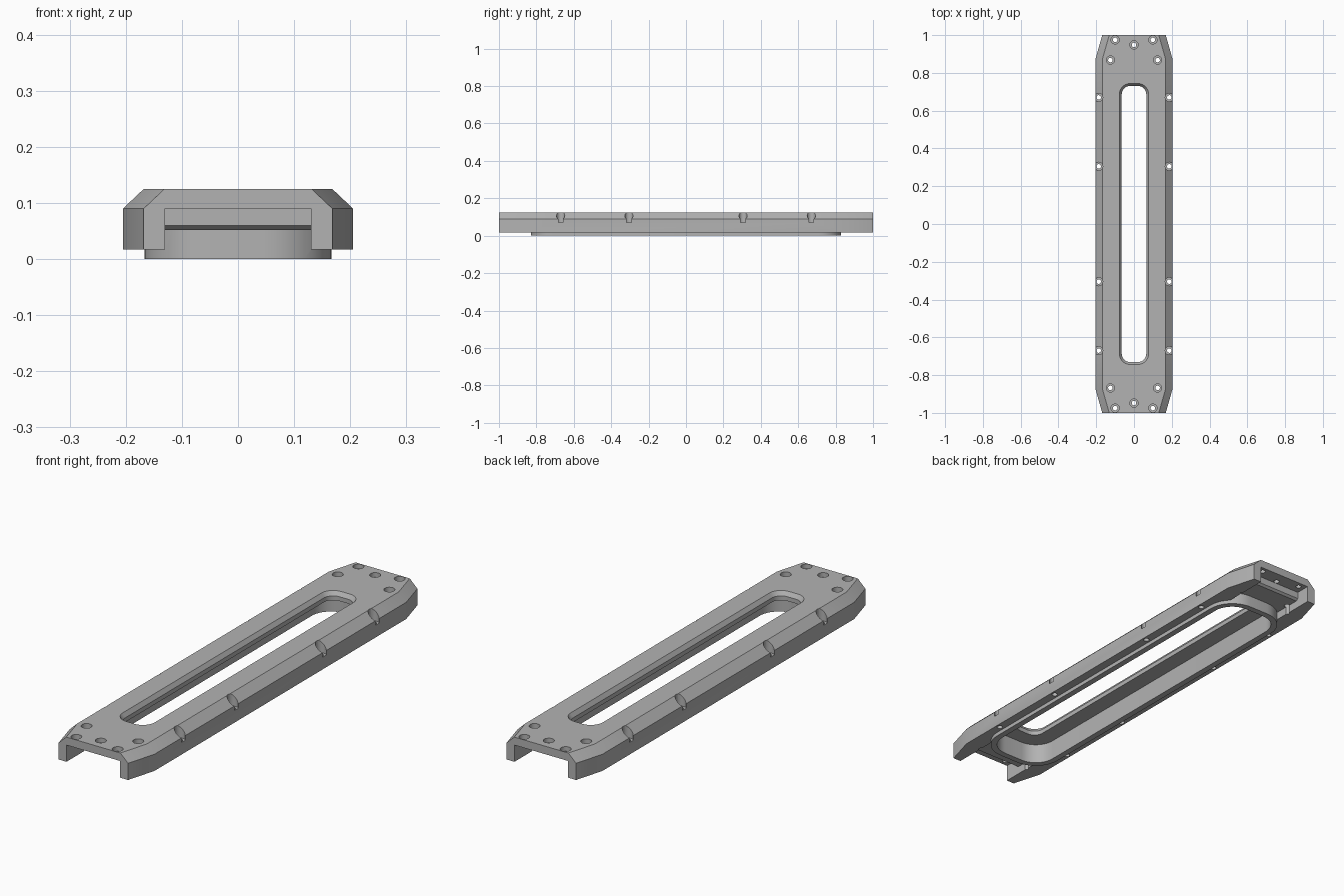
import bpy, bmesh
from math import cos, sin, pi, radians

cube = bpy.data.objects.get("Cube")
if cube:
    bpy.data.objects.remove(cube)

metal = bpy.data.materials.new("plain_grey")
metal.use_nodes = True
GREY = (0.45, 0.45, 0.45, 1)
metal.diffuse_color = GREY
metal.node_tree.nodes["Principled BSDF"].inputs["Base Color"].default_value = GREY


def loft(name, rings):
    """Closed solid through rings that all have the same number of points."""
    bm = bmesh.new()
    loops = [[bm.verts.new(p) for p in ring] for ring in rings]
    n = len(loops[0])
    for a, b in zip(loops, loops[1:]):
        for i in range(n):
            bm.faces.new((a[i], a[(i + 1) % n], b[(i + 1) % n], b[i]))
    bm.faces.new(loops[0][::-1])
    bm.faces.new(loops[-1])
    bmesh.ops.recalc_face_normals(bm, faces=bm.faces)
    mesh = bpy.data.meshes.new(name)
    bm.to_mesh(mesh)
    bm.free()
    mesh.materials.append(metal)
    ob = bpy.data.objects.new(name, mesh)
    bpy.context.collection.objects.link(ob)
    return ob


def rounded(hx, hy, r, z, steps=10):
    """Rounded rectangle ring at height z."""
    pts = []
    for k, (sx, sy) in enumerate([(1, 1), (-1, 1), (-1, -1), (1, -1)]):
        for i in range(steps + 1):
            a = (k + i / steps) * pi / 2
            pts.append((sx * (hx - r) + r * cos(a), sy * (hy - r) + r * sin(a), z))
    return pts


def circle(x, y, r, z, n=24):
    return [(x + r * cos(2 * pi * i / n), y + r * sin(2 * pi * i / n), z) for i in range(n)]


def combine(target, tool, operation="DIFFERENCE"):
    mod = target.modifiers.new(tool.name, "BOOLEAN")
    mod.operation, mod.solver, mod.object = operation, "EXACT", tool
    bpy.context.view_layer.objects.active = target
    bpy.ops.object.modifier_apply(modifier=mod.name)
    bpy.data.objects.remove(tool)


def section(y, half):
    """Body cross-section with chamfered upper corners."""
    side = [(half, 0.017), (half, 0.09), (half - 0.037, 0.125)]
    return [(x, y, z) for x, z in side] + [(-x, y, z) for x, z in side[::-1]]


# Long body with tapered ends
body = loft("slotted_cover", [section(-1, 0.168), section(-0.87, 0.205),
                              section(0.87, 0.205), section(1, 0.168)])

# Stepped recess under each end
step = [(0.70, -0.1), (1.1, -0.1), (1.1, 0.09), (0.935, 0.09),
        (0.935, 0.06), (0.925, 0.052), (0.70, 0.052)]
for s in (-1, 1):
    combine(body, loft("end_recess", [[(x, s * y, z) for y, z in step] for x in (-0.13, 0.13)]))

# Raised lower rim, hollowed from below
combine(body, loft("lower_rim", [rounded(0.167, 0.83, 0.12, z) for z in (0, 0.062)]), "UNION")
combine(body, loft("cavity", [rounded(0.14, 0.803, 0.093, z) for z in (-0.05, 0.088)]))

# Central slot with a bevelled upper edge
combine(body, loft("slot", [rounded(0.065, 0.731, 0.045, -0.05),
                            rounded(0.065, 0.731, 0.045, 0.107),
                            rounded(0.079, 0.745, 0.059, 0.127)]))

# Counterbored screw holes: ends, then side notches
end_holes = [(0.10, 0.975), (-0.10, 0.975), (0, 0.948), (0.125, 0.868), (-0.125, 0.868)]
side_holes = [(sx * 0.187, y) for sx in (-1, 1) for y in (0.67, 0.305)]
for holes, floor in ((end_holes, 0.105), (side_holes, 0.07)):
    for x, y in holes:
        for s in (-1, 1):
            combine(body, loft("screw_hole", [
                circle(x, s * y, 0.012, -0.05), circle(x, s * y, 0.012, floor),
                circle(x, s * y, 0.022, floor), circle(x, s * y, 0.022, 0.2)]))

bpy.ops.object.select_all(action="DESELECT")
body.select_set(True)
bpy.context.view_layer.objects.active = body
bpy.ops.object.shade_smooth_by_angle(angle=radians(25))
